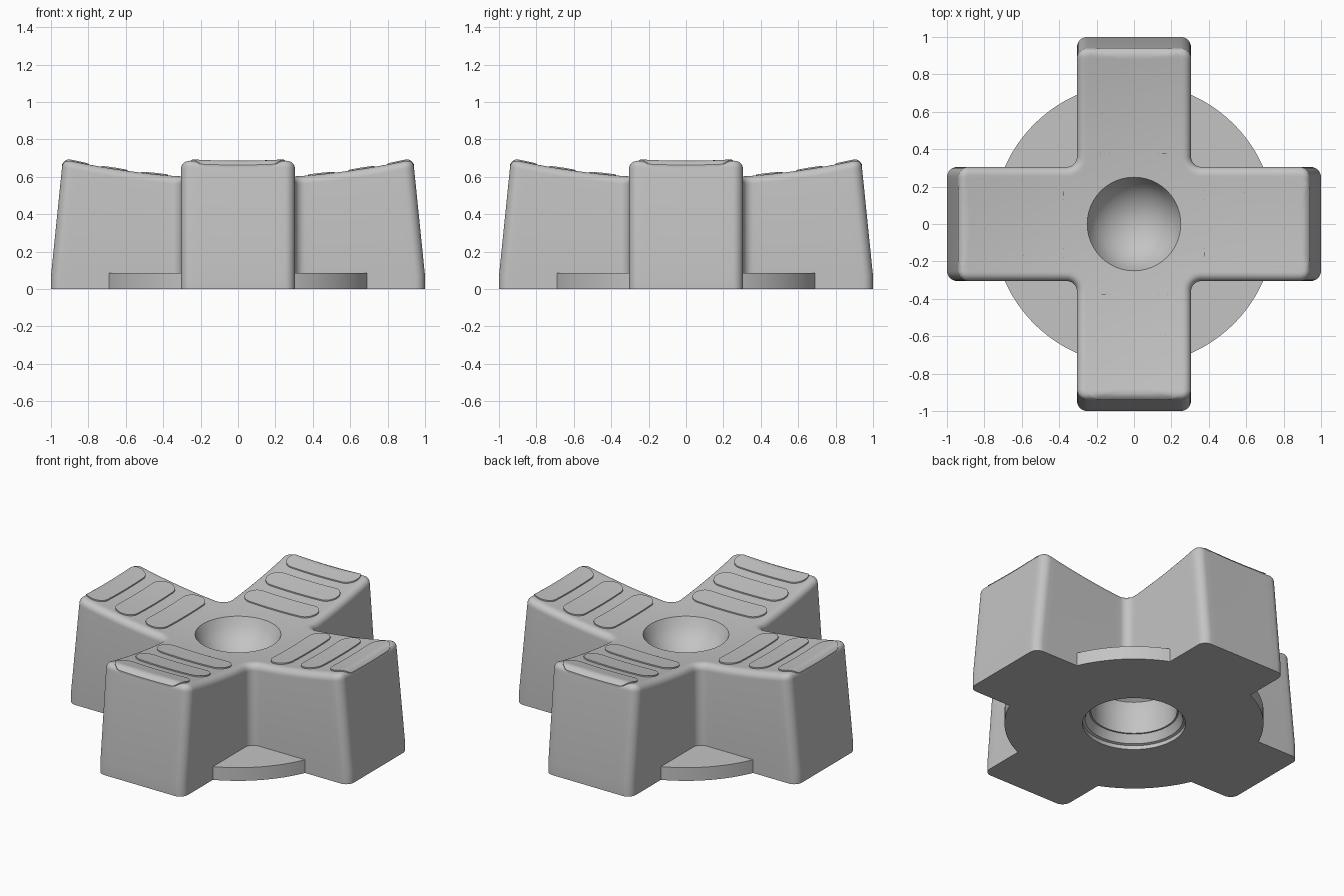
import bpy, bmesh, math
from math import sin, cos, pi, sqrt, hypot

cube = bpy.data.objects.get("Cube")
if cube:
    bpy.data.objects.remove(cube, do_unlink=True)

# one grey plastic
grey = bpy.data.materials.new("grey plastic")
grey.use_nodes = True
GREY = (0.55, 0.55, 0.55, 1)
grey.diffuse_color = GREY
grey.node_tree.nodes["Principled BSDF"].inputs["Base Color"].default_value = GREY

HALF, CORNER, FILLET = 0.305, 0.055, 0.045


def dish(x, y):
    """Height of the gently hollowed top."""
    return 0.583 + 0.118 * (x * x + y * y)


def arm_length(z):
    """Arm reach: upright foot, then a slight taper."""
    return 1 - 0.1 * max(0, z - 0.07)


def arc(cx, cy, r, a0, a1, n=8):
    return [(cx + r * cos(a0 + (a1 - a0) * i / n), cy + r * sin(a0 + (a1 - a0) * i / n))
            for i in range(n + 1)]


def between(p, q, n):
    return [(p[0] + (q[0] - p[0]) * i / n, p[1] + (q[1] - p[1]) * i / n) for i in range(1, n)]


def cross_outline(length, inset):
    """Rounded plus outline, moved inward by inset."""
    l, h = length - inset, HALF - inset
    r, f = CORNER - inset, CORNER + inset
    tip = arc(l - r, h - r, r, 0, pi / 2)
    inner = arc(h + f, h + f, f, 1.5 * pi, pi)
    tip2 = [(y, x) for x, y in reversed(tip)]
    quarter = ([(l, 0)] + between((l, 0), tip[0], 6) + tip + between(tip[-1], inner[0], 14)
               + inner + between(inner[-1], tip2[0], 14) + tip2 + between(tip2[-1], (0, l), 6))
    pts = []
    for k in range(4):
        c, s = round(cos(k * pi / 2)), round(sin(k * pi / 2))
        pts += [(x * c - y * s, x * s + y * c) for x, y in quarter]
    return pts


def loft(name, rings, cap_start=True, cap_end=True):
    """Skin a stack of equal rings and close its ends with fans."""
    bm = bmesh.new()
    loops = [[bm.verts.new(p) for p in ring] for ring in rings]
    n = len(loops[0])
    for a, b in zip(loops, loops[1:]):
        for i in range(n):
            j = (i + 1) % n
            bm.faces.new((a[i], a[j], b[j], b[i]))
    for loop, want in ((loops[0], cap_start), (loops[-1], cap_end)):
        if want:
            mid = bm.verts.new([sum(v.co[k] for v in loop) / n for k in range(3)])
            for i in range(n):
                bm.faces.new((loop[i], loop[(i + 1) % n], mid))
    bmesh.ops.recalc_face_normals(bm, faces=bm.faces)
    mesh = bpy.data.meshes.new(name)
    bm.to_mesh(mesh)
    bm.free()
    mesh.materials.append(grey)
    ob = bpy.data.objects.new(name, mesh)
    bpy.context.collection.objects.link(ob)
    bpy.ops.object.select_all(action='DESELECT')
    ob.select_set(True)
    bpy.context.view_layer.objects.active = ob
    bpy.ops.object.shade_smooth_by_angle(angle=math.radians(35))
    return ob


# cross body: socket, underside, walls, rounded rim, dished top, thumb bowl
foot = cross_outline(1, 0)
unit = [(x / hypot(x, y), y / hypot(x, y)) for x, y in foot]


def circle(r, z):
    return [(x * r, y * r, z) for x, y in unit]


rings = [circle(r, z) for r, z in
         ((0.12, 0.33), (0.19, 0.315), (0.235, 0.28), (0.25, 0.23), (0.25, 0.08),
          (0.26, 0.08), (0.285, 0.03), (0.3, 0.025), (0.3, 0))]
rings.append([(x, y, 0) for x, y in foot])
rings.append([(x, y, 0.07) for x, y in foot])
for i in range(7):
    a = i / 6 * pi / 2
    inset, drop = FILLET * (1 - cos(a)), FILLET * (1 - sin(a))
    rim = cross_outline(arm_length(0.66), inset)
    rings.append([(x, y, dish(x, y) - drop) for x, y in rim])
STEPS = 12
for i in range(1, STEPS + 1):
    t = i / STEPS
    ring = [(x + (u * 0.25 - x) * t, y + (v * 0.25 - y) * t)
            for (x, y), (u, v) in zip(rim, unit)]
    rings.append([(x, y, dish(x, y)) for x, y in ring])
DEPTH = 0.18
ball = (0.25 ** 2 + DEPTH ** 2) / (2 * DEPTH)
edge = dish(0.25, 0)
for i in range(1, 12):
    r = 0.25 * (1 - i / 12)
    rings.append(circle(r, edge - DEPTH + ball - sqrt(ball * ball - r * r)))
loft("cross_body", rings)

# round base flange, open in the middle for the socket
flange = [[(r * cos(i * pi / 48), r * sin(i * pi / 48), z) for i in range(96)]
          for r, z in ((0.32, 0), (0.755, 0), (0.755, 0.085), (0.32, 0.085), (0.32, 0))]
loft("base_flange", flange, False, False)


# raised grip pads, three along each arm
def pad_height(x, y):
    over = min(max(0, x - 0.895), 0.043)
    return dish(x, y) - FILLET + sqrt(FILLET ** 2 - over ** 2)


def grip_pad(name, centre, turn):
    w, l = 0.07, 0.25
    shape = arc(0, l - w, w, 0, pi, 16)
    shape += between(shape[-1], (-w, w - l), 8) + arc(0, w - l, w, pi, 2 * pi, 16)
    shape += between((w, w - l), (w, l - w), 8)
    rings = []
    for scale, lift in ((1, -0.015), (1, 0.008), (0.8, 0.008), (0.5, 0.008), (0.2, 0.008)):
        ring = [(centre + x * scale, y * scale) for x, y in shape]
        rings.append([(x, y, pad_height(x, y) + lift) for x, y in ring])
    pad = loft(name, rings)
    pad.rotation_euler.z = turn


for k, side in enumerate(("left", "back", "right", "front")):
    for spot, centre in (("inner", 0.445), ("middle", 0.66), ("outer", 0.87)):
        grip_pad(f"{side}_{spot}_grip_pad", centre, k * pi / 2)
